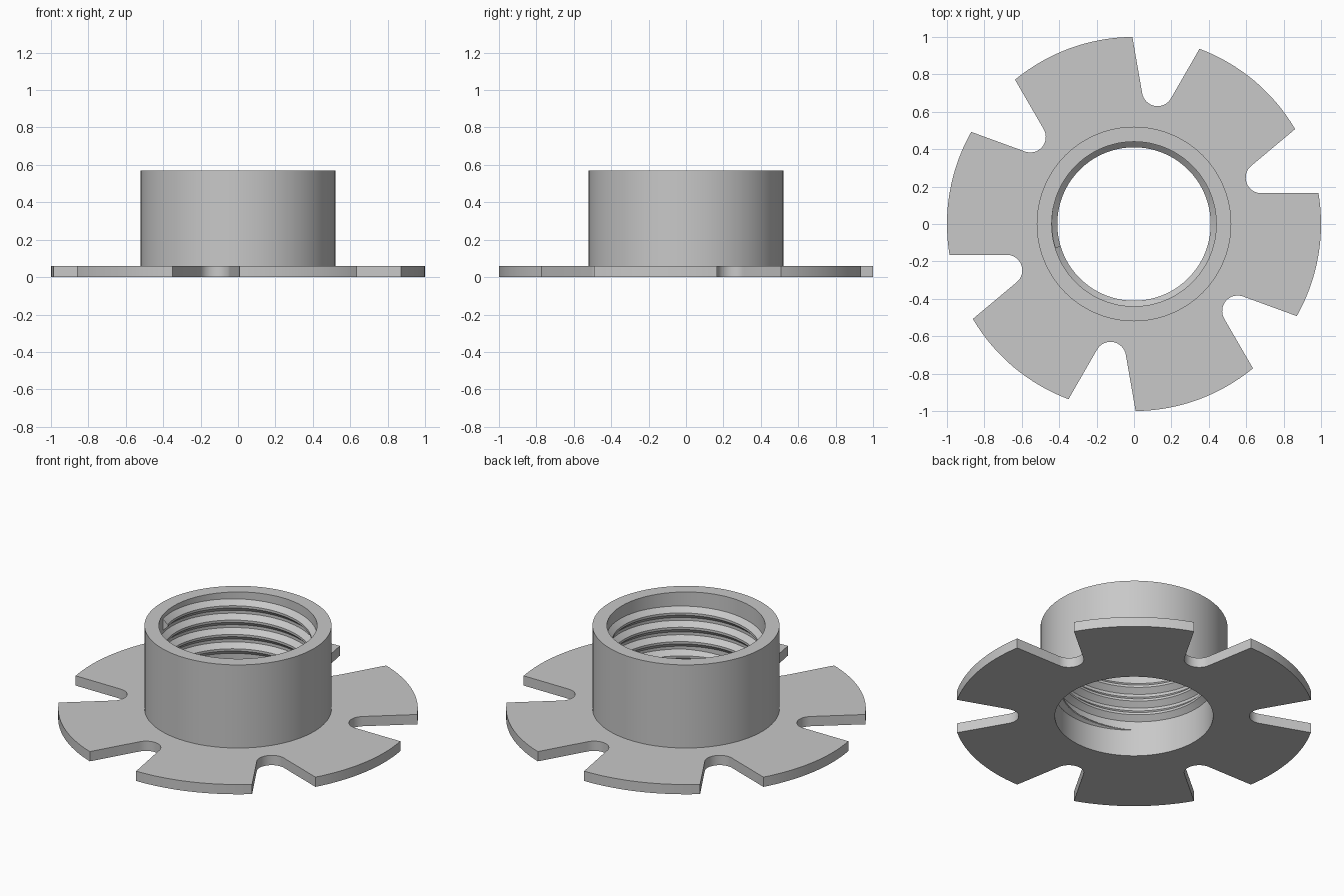
import bpy
import bmesh
from math import sin, cos, radians, pi

cube = bpy.data.objects.get("Cube")
if cube:
    bpy.data.objects.remove(cube, do_unlink=True)

PLATE_TOP, BARREL_TOP = 0.06, 0.57
BORE, BARREL = 0.44, 0.52
SEGMENTS = 96

steel = bpy.data.materials.new("grey metal")
steel.use_nodes = True
GREY = (0.58, 0.58, 0.58, 1)
steel.diffuse_color = GREY
steel.node_tree.nodes["Principled BSDF"].inputs["Base Color"].default_value = GREY


def polar(radius, angle, z=0.0):
    return (radius * cos(angle), radius * sin(angle), z)


def finish(name, bm):
    """Turn a bmesh into a smooth-shaded object with sharp corners kept."""
    bmesh.ops.recalc_face_normals(bm, faces=bm.faces)
    mesh = bpy.data.meshes.new(name)
    bm.to_mesh(mesh)
    bm.free()
    mesh.materials.append(steel)
    obj = bpy.data.objects.new(name, mesh)
    bpy.context.collection.objects.link(obj)
    bpy.ops.object.select_all(action="DESELECT")
    obj.select_set(True)
    bpy.context.view_layer.objects.active = obj
    bpy.ops.object.shade_smooth_by_angle(angle=radians(25))
    return obj


def loop_edges(bm, points):
    verts = [bm.verts.new(p) for p in points]
    return [bm.edges.new((a, b)) for a, b in zip(verts, verts[1:] + verts[:1])]


# Flange: disc with six flared, round-bottomed notches and a central bore
def flange_outline():
    points = []
    centre, radius = 0.724, 0.083
    for k in range(6):
        axis = radians(20 + 60 * k)
        for i in range(17):
            a = radians(250 - 140 * i / 16)
            u, v = centre + radius * cos(a), radius * sin(a)
            points.append((u * cos(axis) - v * sin(axis),
                           u * sin(axis) + v * cos(axis), 0))
        for i in range(17):
            points.append(polar(1, axis + radians(10.5 + 39 * i / 16)))
    return points


bm = bmesh.new()
edges = loop_edges(bm, flange_outline())
edges += loop_edges(bm, [polar(BORE, 2 * pi * i / SEGMENTS) for i in range(SEGMENTS)])
bmesh.ops.triangle_fill(bm, edges=edges, use_beauty=True)
raised = bmesh.ops.extrude_face_region(bm, geom=bm.faces[:], use_keep_orig=True)
top = [g for g in raised["geom"] if isinstance(g, bmesh.types.BMVert)]
bmesh.ops.translate(bm, verts=top, vec=(0, 0, PLATE_TOP))
finish("flange", bm)


# Barrel: square-edged tube standing on the flange
section = [(BORE, PLATE_TOP), (BARREL, PLATE_TOP), (BARREL, BARREL_TOP), (BORE, BARREL_TOP)]


def sweep(bm, rings, closed):
    """Skin a list of equal cross-sections."""
    rows = [[bm.verts.new(p) for p in ring] for ring in rings]
    pairs = list(zip(rows, rows[1:]))
    if closed:
        pairs.append((rows[-1], rows[0]))
    else:
        bm.faces.new(rows[0])
        bm.faces.new(rows[-1])
    n = len(rows[0])
    for a, b in pairs:
        for j in range(n):
            k = (j + 1) % n
            bm.faces.new((a[j], a[k], b[k], b[j]))


bm = bmesh.new()
sweep(bm, [[polar(r, 2 * pi * i / SEGMENTS, z) for r, z in section]
           for i in range(SEGMENTS)], True)
finish("barrel", bm)


# Internal thread: helical ridge, running out gradually at its lower end
PITCH, DEPTH, START = 0.088, 0.03, radians(227)
TURNS = 4 - 30 / 360
steps = int(TURNS * SEGMENTS)
rings = []
for i in range(steps + 1):
    turn = TURNS * i / steps
    angle = START + 2 * pi * turn
    z = 0.165 + PITCH * turn
    grow = max(0.03, min(1, turn / 0.22))
    half, crest = 0.037 * grow, 0.007 * grow
    root, tip = BORE + 0.002, BORE - DEPTH * grow
    rings.append([polar(root, angle, z - half), polar(tip, angle, z - crest),
                  polar(tip, angle, z + crest), polar(root, angle, z + half)])
bm = bmesh.new()
sweep(bm, rings, False)
finish("internal_thread", bm)
